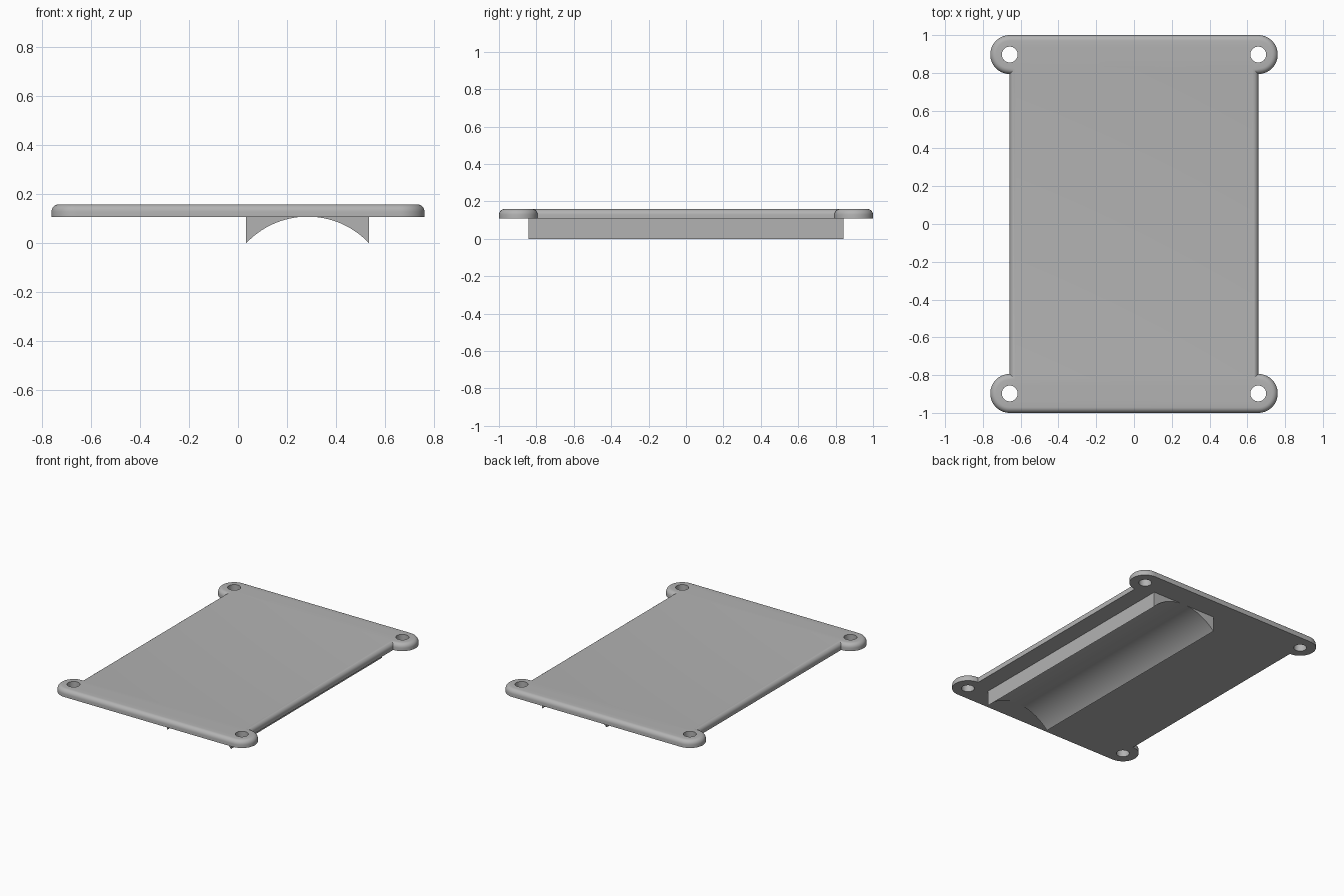
import bpy, bmesh
from math import cos, sin, pi, asin

if "Cube" in bpy.data.objects:
    bpy.data.objects.remove(bpy.data.objects["Cube"], do_unlink=True)

GREY = (0.45, 0.45, 0.45, 1)
mat = bpy.data.materials.new("plain grey")
mat.use_nodes = True
mat.diffuse_color = GREY
mat.node_tree.nodes["Principled BSDF"].inputs["Base Color"].default_value = GREY

BOTTOM, TOP = 0.108, 0.159
EAR_X, EAR_Y, EAR_R = 0.658, 0.897, 0.103
HOLE_R, FILLET = 0.042, 0.03


def prism(name, points, offset, fillet=0):
    """Extrude a closed outline, optionally rounding the rim of its far end."""
    bm = bmesh.new()
    base = bm.faces.new([bm.verts.new(p) for p in points])
    ext = bmesh.ops.extrude_face_region(bm, geom=[base], use_keep_orig=True)
    cap = [g for g in ext["geom"] if isinstance(g, bmesh.types.BMFace)][0]
    bmesh.ops.translate(bm, verts=cap.verts[:], vec=offset)
    bmesh.ops.recalc_face_normals(bm, faces=bm.faces[:])
    if fillet:
        bmesh.ops.bevel(bm, geom=cap.edges[:], offset=fillet, segments=6,
                        profile=0.5, affect='EDGES', clamp_overlap=False)
    mesh = bpy.data.meshes.new(name)
    bm.to_mesh(mesh)
    bm.free()
    mesh.materials.append(mat)
    obj = bpy.data.objects.new(name, mesh)
    bpy.context.collection.objects.link(obj)
    return obj


def circle(cx, cy, r, z, start, sweep, steps):
    return [(cx + r * cos(start + sweep * i / steps),
             cy + r * sin(start + sweep * i / steps), z) for i in range(steps)]


# Plate with a half-round mounting ear at each corner
outline = []
for sx, sy in ((1, 1), (-1, 1), (-1, -1), (1, -1)):
    start = -pi / 2 if sx > 0 else pi / 2
    outline += circle(sx * EAR_X, sy * EAR_Y, EAR_R, BOTTOM, start, pi, 25)
    outline.append((sx * EAR_X, sy * EAR_Y + sx * EAR_R, BOTTOM))
plate = prism("mounting_plate", outline, (0, 0, TOP - BOTTOM), FILLET)

# Screw holes through the ears
for sx in (-1, 1):
    for sy in (-1, 1):
        ring = circle(sx * EAR_X, sy * EAR_Y, HOLE_R, 0, 0, 2 * pi, 32)
        cutter = prism("hole_cutter", ring, (0, 0, 0.3))
        cutter.hide_render = True
        cutter.hide_set(True)
        cut = plate.modifiers.new("screw_hole", 'BOOLEAN')
        cut.operation = 'DIFFERENCE'
        cut.solver = 'EXACT'
        cut.object = cutter

# Bake the holes in, then discard the cutters
bpy.context.view_layer.update()
cut_mesh = bpy.data.meshes.new_from_object(
    plate.evaluated_get(bpy.context.evaluated_depsgraph_get()))
plate.modifiers.clear()
plate.data = cut_mesh
for obj in [o for o in bpy.data.objects if o.name.startswith("hole_cutter")]:
    bpy.data.objects.remove(obj, do_unlink=True)

# Concave cradle running along the underside
X0, X1, Y_END = 0.033, 0.535, 0.842
half, rise = (X1 - X0) / 2, BOTTOM + 0.001
radius = (half ** 2 + rise ** 2) / (2 * rise)
mid, spread = (X0 + X1) / 2, asin(half / radius)
profile = []
for i in range(41):
    a = spread * (i / 20 - 1)
    profile.append((mid + radius * sin(a), -Y_END, rise - radius + radius * cos(a)))
profile += [(X1, -Y_END, BOTTOM + 0.004), (X0, -Y_END, BOTTOM + 0.004)]
cradle = prism("curved_cradle", profile, (0, 2 * Y_END, 0))

# Smooth shading with crisp corners
bpy.ops.object.select_all(action='DESELECT')
for obj in (plate, cradle):
    obj.select_set(True)
bpy.context.view_layer.objects.active = plate
bpy.ops.object.shade_smooth_by_angle(angle=pi / 6)
